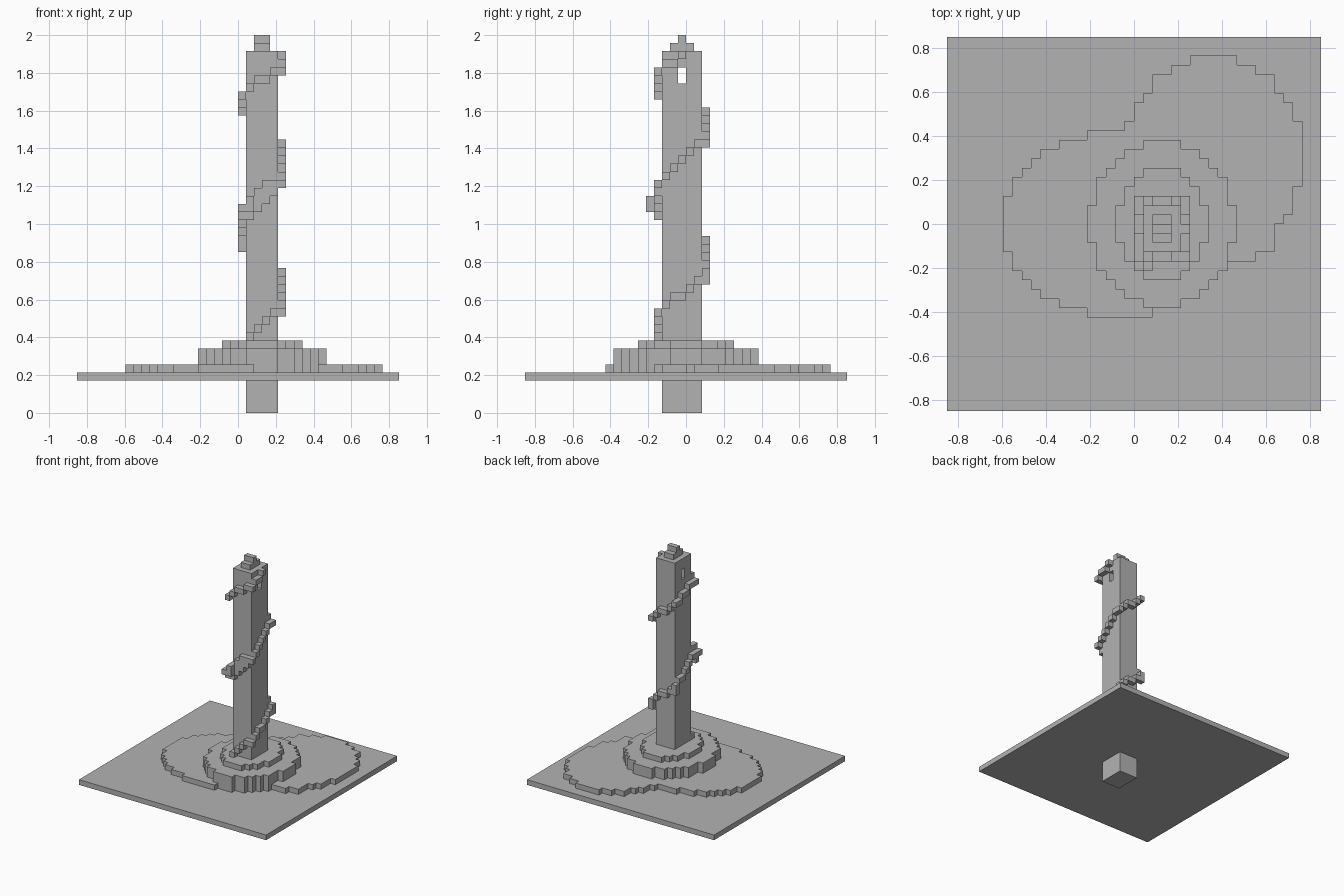
import bpy
import bmesh
from mathutils import Vector

if "Cube" in bpy.data.objects:
    bpy.data.objects.remove(bpy.data.objects["Cube"], do_unlink=True)

U = 2 / 47  # size of one block

stone = bpy.data.materials.new("stone_grey")
stone.use_nodes = True
GREY = (0.45, 0.45, 0.45, 1)
stone.diffuse_color = GREY
stone.node_tree.nodes["Principled BSDF"].inputs["Base Color"].default_value = GREY


def box(x0, x1, y0, y1, z0, z1):
    """Set of unit blocks filling a box, in block units."""
    return {(x, y, z) for x in range(x0, x1) for y in range(y0, y1) for z in range(z0, z1)}


def build(name, cells):
    """Outer skin of a set of blocks, with coplanar faces merged."""
    bm = bmesh.new()
    corners = {}

    def vert(p):
        key = tuple(round(c) for c in p)
        if key not in corners:
            corners[key] = bm.verts.new(Vector(key) * U)
        return corners[key]

    for cell in sorted(cells):
        for axis in range(3):
            for side in (0, 1):
                near = list(cell)
                near[axis] += 2 * side - 1
                if tuple(near) in cells:
                    continue
                a, b = (axis + 1) % 3, (axis + 2) % 3
                ring = []
                for da, db in ((0, 0), (1, 0), (1, 1), (0, 1)):
                    p = list(cell)
                    p[axis] += side
                    p[a] += da
                    p[b] += db
                    ring.append(vert(p))
                bm.faces.new(ring if side else ring[::-1])
    bmesh.ops.dissolve_limit(bm, angle_limit=0.01, verts=bm.verts[:], edges=bm.edges[:])
    bmesh.ops.triangulate(bm, faces=[f for f in bm.faces if len(f.verts) > 4])
    mesh = bpy.data.meshes.new(name)
    bm.to_mesh(mesh)
    bm.free()
    mesh.materials.append(stone)
    obj = bpy.data.objects.new(name, mesh)
    bpy.context.collection.objects.link(obj)
    return obj


def disc(cx, half_widths, z0, z1):
    """Stepped round terrace, mirrored front to back."""
    cells = set()
    for row, w in enumerate(half_widths):
        for y in (row, -row - 1):
            cells |= box(cx - w, cx + w, y, y + 1, z0, z1)
    return cells


# Square ground slab
build("ground_slab", box(-20, 20, -20, 20, 4, 5))

# Low uneven mound: each run of rows ends at y and spans left to right
left_runs = ((-9, -5), (-8, -8), (-7, -10), (-6, -11), (-5, -12), (-3, -13), (3, -14),
             (5, -13), (6, -12), (7, -11), (8, -10), (9, -8), (10, -5), (11, -1),
             (13, 0), (14, 1), (16, 2), (17, 4), (18, 6))
right_runs = ((-9, 2), (-4, 5), (-3, 13), (0, 15), (1, 16), (4, 17), (11, 18),
              (13, 17), (14, 16), (16, 15), (17, 13), (18, 11))


def edge(runs, y):
    return next(x for end, x in runs if y < end)


mound = set()
for y in range(-10, 18):
    mound |= box(edge(left_runs, y), edge(right_runs, y), y, y + 1, 5, 6)
build("low_mound", mound)

# Two round terraces
build("wide_terrace", disc(3, (8, 8, 7, 7, 7, 6, 5, 4, 2), 5, 8))
build("upper_terrace", disc(3, (5, 5, 4, 4, 3, 2), 8, 9))

# Tower shaft with a window slot near the top
build("tower_shaft", box(1, 5, -3, 2, 0, 45) - box(1, 5, -1, 0, 41, 43))

# Stepped cap
build("tower_cap", box(2, 4, -2, 1, 45, 46) | box(2, 4, -1, 0, 46, 47))

# Spiral stair: one flight per wall, heights listed in climbing order
FRONT = [(x, -4) for x in range(1, 6)]
RIGHT = [(5, y) for y in range(-3, 3)]
BACK = [(x, 2) for x in range(4, -1, -1)]
LEFT = [(0, y) for y in range(1, -5, -1)]


def flight(path, heights):
    return {(x, y, z) for (x, y), z in zip(path, heights)}


lower = flight(FRONT, (9, 10, 11, 12, 12))
lower |= flight(RIGHT, (13, 14, 14, 15, 16, 17)) | {(5, 2, 16)}
lower |= flight(BACK, (18, 19, 19, 20, 21)) | {(0, 2, 20)}
lower |= flight(LEFT, (22, 22, 23, 24, 25, 24))
build("lower_stair", lower)

# Landing where the stair thickens at the front
landing = {(0, -4, 25), (0, -5, 25), (1, -5, 25), (1, -5, 26)}
for x, low, top in ((1, 24, 27), (2, 25, 28), (3, 26, 29), (4, 27, 29), (5, 28, 29)):
    landing |= box(x, x + 1, -4, -3, low, top)
build("front_landing", landing)

middle = flight(RIGHT, (29, 30, 31, 32, 33, 33))
middle |= flight(BACK, (34, 35, 35, 36, 37))
middle |= flight(LEFT, (37, 38, 38, 39, 39, 39))
build("middle_stair", middle)

upper = flight(FRONT, (40, 41, 41, 42, 42))
upper |= flight(RIGHT[:3], (43, 43, 44))
build("upper_stair", upper)
